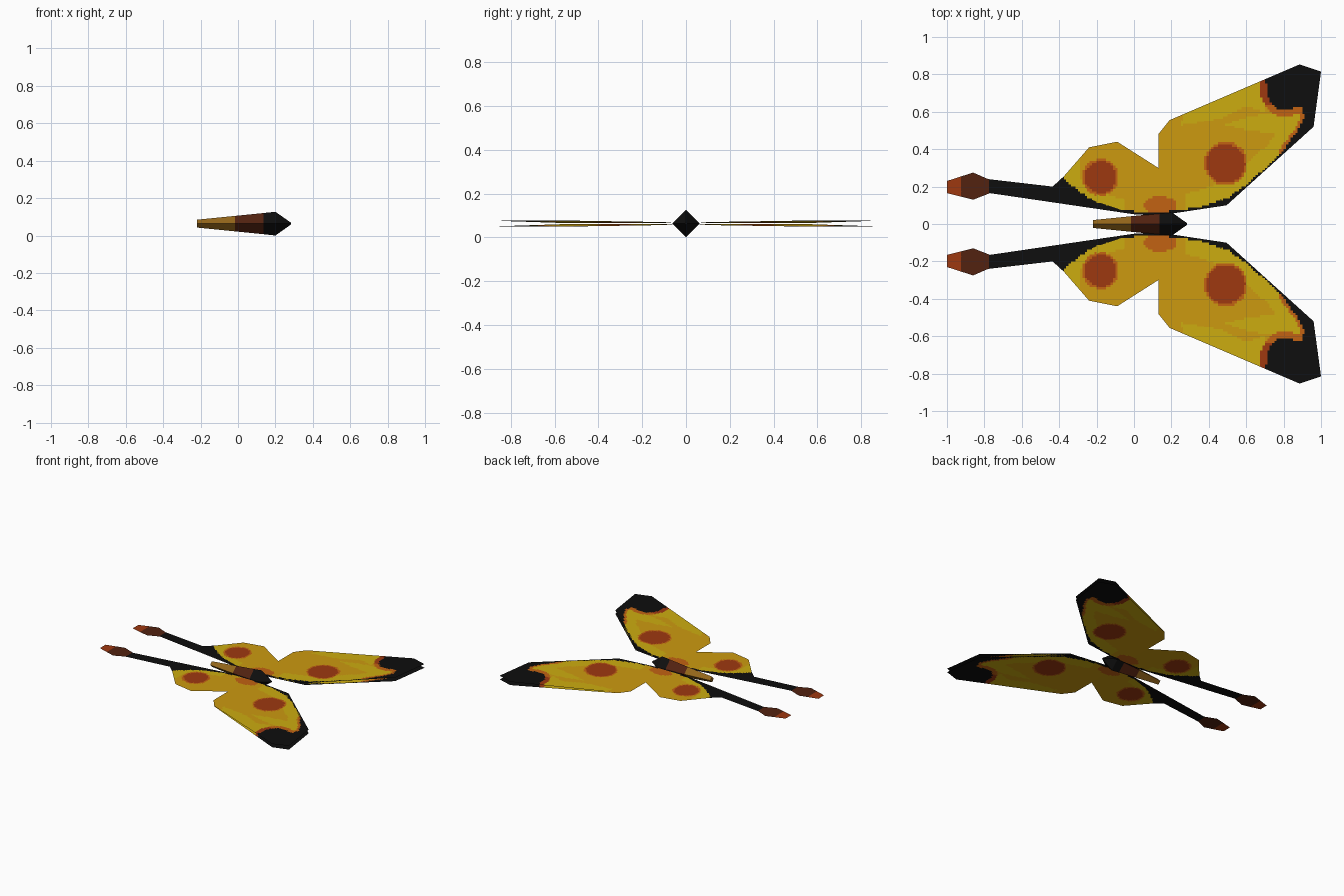
import bpy, bmesh, math
from mathutils import Vector

if "Cube" in bpy.data.objects:
    bpy.data.objects.remove(bpy.data.objects["Cube"])

def lin(c):
    c /= 255
    return c / 12.92 if c <= 0.04045 else ((c + 0.055) / 1.055) ** 2.4

def material(name, r, g, b):
    m = bpy.data.materials.new(name)
    m.diffuse_color = (lin(r), lin(g), lin(b), 1)
    m.use_nodes = True
    m.node_tree.nodes["Principled BSDF"].inputs["Base Color"].default_value = m.diffuse_color
    return m

GOLD, YELLOW, RED, ORANGE, BLACK, BROWN, TAN = range(7)
MATS = [material("gold", 204, 154, 16), material("yellow", 204, 172, 16),
        material("rust_red", 158, 56, 16), material("orange", 194, 98, 18),
        material("black", 14, 14, 14), material("dark_brown", 82, 34, 16),
        material("tan", 148, 102, 26)]
MID = 0.0635   # height of the body axis
CELL = 0.0125  # size of the pattern cells on the wings

def finish(name, bm):
    me = bpy.data.meshes.new(name)
    bm.to_mesh(me)
    bm.free()
    for m in MATS:
        me.materials.append(m)
    ob = bpy.data.objects.new(name, me)
    bpy.context.collection.objects.link(ob)
    return ob

# ---- wing pattern rules (x along the body, y outward) ----
MARGIN = [(-.40, .27), (-.32, .195), (-.21, .12), (-.08, .08), (.03, .065),
          (.16, .065), (.35, .09), (.51, .145), (.64, .24), (.78, .37),
          (.885, .515), (.91, .57), (.90, .63)]
TIP = [(.90, .63), (.80, .605), (.75, .625), (.715, .68), (.70, .80)]
FIELD = MARGIN + TIP + [(.70, 1), (-.40, 1)]
STREAKS = [[(.25, .53), (.45, .56), (.60, .63), (.70, .60), (.70, .85), (.55, .75), (.27, .60)],
           [(.48, .53), (.62, .50), (.78, .48), (.92, .56), (.90, .64), (.72, .59), (.60, .57)]]

def inside(poly, x, y):
    hit = False
    for (ax, ay), (bx, by) in zip(poly, poly[1:] + poly[:1]):
        if (ay > y) != (by > y) and x < ax + (y - ay) * (bx - ax) / (by - ay):
            hit = not hit
    return hit

def distance(line, x, y):
    best = 9
    p = Vector((x, y))
    for a, b in zip(line, line[1:]):
        a, d = Vector(a), Vector(b) - Vector(a)
        t = max(0, min(1, (p - a).dot(d) / d.length_squared))
        best = min(best, (p - a - d * t).length)
    return best

def pattern(x, y):
    if x < -.92:
        return RED
    if x < -.775:
        return BROWN
    if not inside(FIELD, x, y):
        return BLACK
    # eye spots with a thin orange rim
    for cx, cy, r in ((.49, .323, .104), (-.18, .25, .085)):
        d = math.hypot(x - cx, y - cy)
        if d < r:
            return RED
        if d < r + .012:
            return ORANGE
    # patch at the wing root
    if math.hypot((x - .14) / .085, (y - .10) / .05) < 1:
        return ORANGE
    # border of the dark tip
    d = distance(TIP, x, y)
    if d < .035:
        return RED if x < .735 and y > .64 else ORANGE
    m = distance(MARGIN, x, y)
    if x > .78 and m < .018:
        return ORANGE
    if (x > .28 and m < .085) or (x < -.05 and m < .055) or x < -.29:
        return YELLOW
    if any(inside(s, x, y) for s in STREAKS):
        return YELLOW
    return GOLD

# ---- wings: upper and lower skin, opening slightly toward the wing tip ----
def half_gap(x):
    return .0015 + .0125 * max(0, x - .13) / .87

def wing(name, outline, side):
    bm = bmesh.new()
    bm.faces.new([bm.verts.new((x, y, 0)) for x, y in outline])
    bmesh.ops.triangulate(bm, faces=bm.faces[:])
    for axis in (0, 1):
        vals = [p[axis] for p in outline]
        normal = Vector((1, 0, 0)) if axis == 0 else Vector((0, 1, 0))
        k = math.floor(min(vals) / CELL) + 1
        while k * CELL < max(vals) - 1e-5:
            bmesh.ops.bisect_plane(bm, geom=bm.verts[:] + bm.edges[:] + bm.faces[:],
                                   dist=1e-5, plane_co=normal * (k * CELL), plane_no=normal)
            k += 1
    for f in bm.faces:
        c = f.calc_center_median()
        f.material_index = pattern(c.x, c.y)
    upper = bm.faces[:]
    copy = bmesh.ops.duplicate(bm, geom=bm.verts[:] + bm.edges[:] + upper)["geom"]
    lower = [g for g in copy if isinstance(g, bmesh.types.BMFace)]
    low_verts = {g for g in copy if isinstance(g, bmesh.types.BMVert)}
    for v in bm.verts:
        v.co.y *= side
        v.co.z = MID + half_gap(v.co.x) * (-1 if v in low_verts else 1)
    bm.normal_update()
    flip = [f for f in upper if f.normal.z < 0] + [f for f in lower if f.normal.z > 0]
    bmesh.ops.reverse_faces(bm, faces=flip)
    return finish(name, bm)

FORE = [(.13, .045), (.495, .10), (.96, .52), (1.0, .815), (.885, .853),
        (.19, .555), (.13, .48)]
HIND = [(.13, .045), (.13, .30), (-.09, .44), (-.24, .41), (-.375, .255),
        (-.435, .20), (-.78, .24), (-.86, .275), (-1, .23), (-1, .165),
        (-.86, .13), (-.77, .165), (0, .052)]
for label, side in (("left", 1), ("right", -1)):
    wing(label + "_fore_wing", FORE, side)
    wing(label + "_hind_wing", HIND, side)

# ---- body: four-sided spindle, diamond in section ----
bm = bmesh.new()
RINGS = [(-.22, .021), (-.015, .0415), (.135, .0565), (.20, .0635), (.283, .005)]
loops = [[bm.verts.new((x, r * math.cos(a * math.pi / 2), MID + r * math.sin(a * math.pi / 2)))
          for a in range(4)] for x, r in RINGS]
for i, colour in enumerate((TAN, BROWN, BLACK, BLACK)):
    for a in range(4):
        b = (a + 1) % 4
        f = bm.faces.new((loops[i][a], loops[i][b], loops[i + 1][b], loops[i + 1][a]))
        f.material_index = colour
bm.faces.new(loops[0]).material_index = TAN
bm.faces.new(loops[-1]).material_index = BLACK
bmesh.ops.recalc_face_normals(bm, faces=bm.faces[:])
finish("body", bm)
